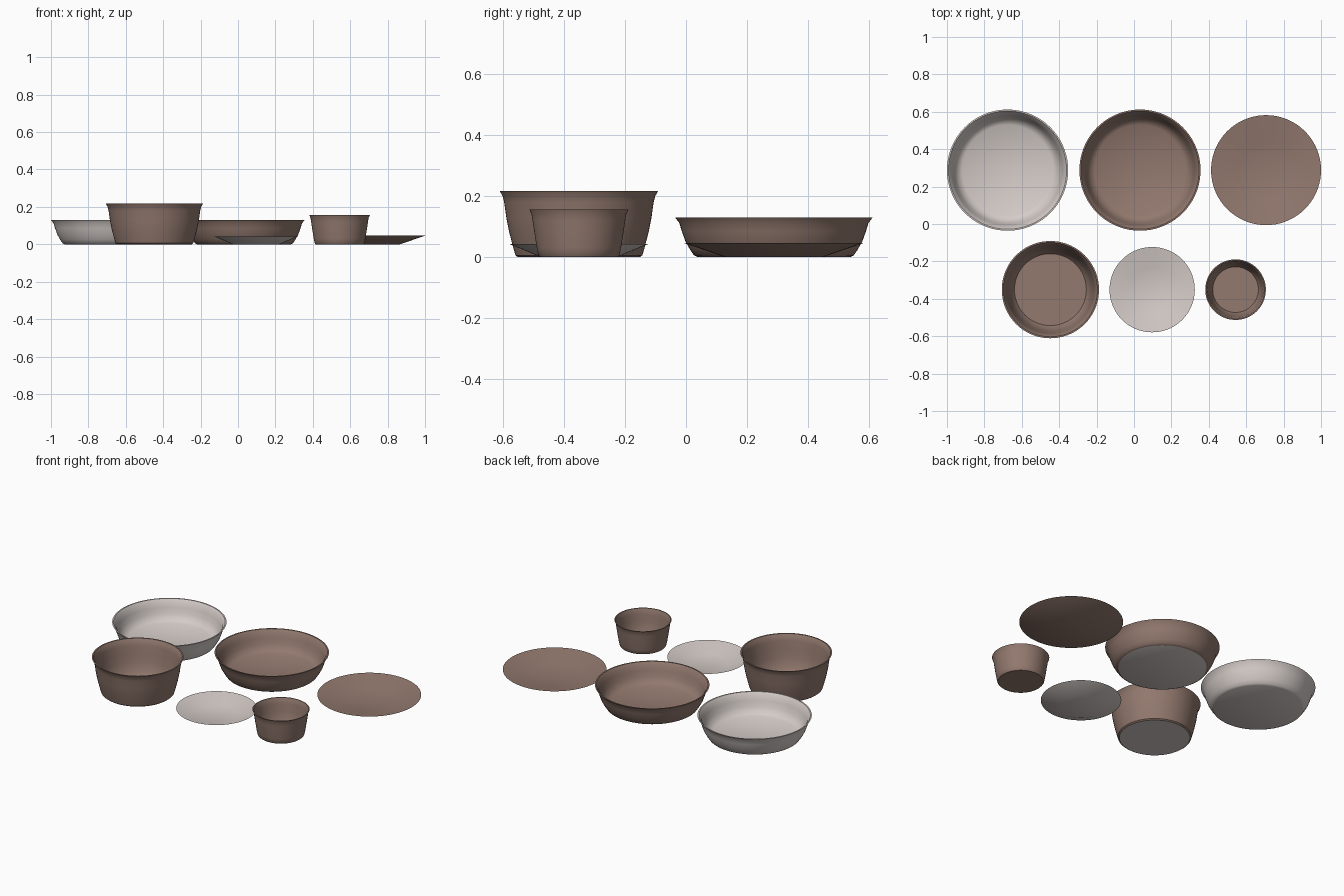
import bpy, bmesh, math

if "Cube" in bpy.data.objects:
    bpy.data.objects.remove(bpy.data.objects["Cube"])

SEG = 72


def material(name, col):
    m = bpy.data.materials.new(name)
    m.diffuse_color = (*col, 1.0)
    m.use_nodes = True
    m.node_tree.nodes["Principled BSDF"].inputs["Base Color"].default_value = m.diffuse_color
    return m


brown = material("warm brown glaze", (0.29, 0.192, 0.157))
white = material("off white glaze", (0.66, 0.60, 0.575))


def lathe(name, x, y, outer, thick, floor, mats, base_index=0):
    """Spin a closed wall profile: outer side up, thin rim, inner side down to the floor."""
    inner = [(r - thick, z) for r, z in reversed(outer) if z > floor + 0.002]
    r0 = outer[0][0] - thick
    profile = outer + inner + [(r0, floor)]
    bm = bmesh.new()
    rings = []
    for r, z in profile:
        rings.append([bm.verts.new((r * math.cos(2 * math.pi * i / SEG),
                                    r * math.sin(2 * math.pi * i / SEG), z))
                      for i in range(SEG)])
    for a, b in zip(rings, rings[1:]):
        for i in range(SEG):
            j = (i + 1) % SEG
            bm.faces.new((a[i], a[j], b[j], b[i]))
    base = bm.faces.new(list(reversed(rings[0])))
    base.material_index = base_index
    bm.faces.new(rings[-1])
    bmesh.ops.recalc_face_normals(bm, faces=bm.faces)
    me = bpy.data.meshes.new(name)
    bm.to_mesh(me)
    bm.free()
    for m in mats:
        me.materials.append(m)
    ob = bpy.data.objects.new(name, me)
    ob.location = (x, y, 0)
    bpy.context.collection.objects.link(ob)
    bpy.ops.object.select_all(action='DESELECT')
    ob.select_set(True)
    bpy.context.view_layer.objects.active = ob
    bpy.ops.object.shade_smooth_by_angle(angle=math.radians(35))
    return ob


# side profiles (radius, height)
wide = [(.25, 0), (.262, .006), (.275, .025), (.29, .052), (.302, .085), (.31, .112), (.324, .13)]
deep = [(.20, 0), (.208, .006), (.215, .03), (.228, .08), (.238, .13), (.245, .18), (.25, .2), (.26, .217)]
small = [(.128, 0), (.133, .006), (.138, .03), (.146, .08), (.152, .12), (.155, .14), (.162, .156)]
plate_big = [(.16, 0), (.294, .046)]
plate_small = [(.125, 0), (.228, .043)]

# back row
lathe("wide_bowl_white", -.676, .288, wide, .008, .01, [white])
lathe("wide_bowl_brown", .032, .288, wide, .008, .01, [brown, white], 1)
lathe("large_plate_brown", .706, .288, plate_big, .004, .004, [brown])

# front row
lathe("deep_bowl_brown", -.447, -.351, deep, .008, .01, [brown, white], 1)
lathe("small_plate_white", .097, -.351, plate_small, .004, .004, [white])
lathe("small_cup_brown", .543, -.351, small, .006, .01, [brown])
